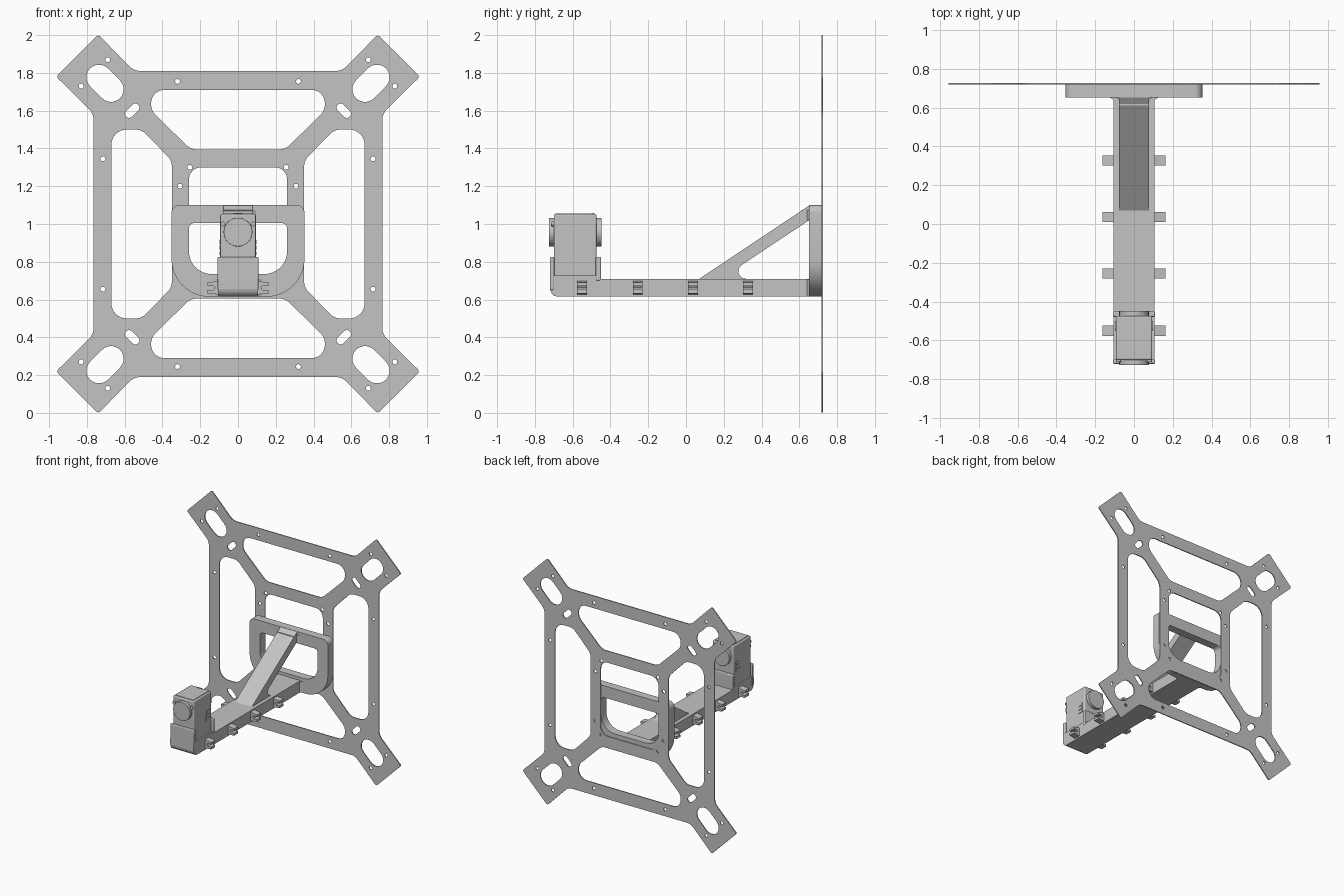
import bpy, bmesh, math
from mathutils import Vector, Matrix

if "Cube" in bpy.data.objects:
    bpy.data.objects.remove(bpy.data.objects["Cube"], do_unlink=True)


def make_material(name, value):
    mat = bpy.data.materials.new(name)
    mat.use_nodes = True
    mat.diffuse_color = (value, value, value, 1)
    mat.node_tree.nodes["Principled BSDF"].inputs["Base Color"].default_value = (value, value, value, 1)
    return mat


grey = make_material("plain_grey", 0.55)

# Columns give the world directions of profile u, profile v and depth
FRONT = Matrix(((1, 0, 0), (0, 0, 1), (0, 1, 0))).to_4x4()
SIDE = Matrix(((0, 0, 1), (1, 0, 0), (0, 1, 0))).to_4x4()
TOP = Matrix.Identity(4)


def polygon(points):
    return [Vector((u, v, 0)) for u, v in points]


def rounded(points, radii, steps=8):
    """Polygon with an arc at every corner."""
    if not isinstance(radii, (list, tuple)):
        radii = [radii] * len(points)
    pts = polygon(points)
    out = []
    for i, p in enumerate(pts):
        r = radii[i]
        if r == 0:
            out.append(p)
            continue
        a = (pts[i - 1] - p).normalized()
        b = (pts[(i + 1) % len(pts)] - p).normalized()
        half = a.angle(b) / 2
        centre = p + (a + b).normalized() * r / math.sin(half)
        start = (p + a * r / math.tan(half) - centre).normalized()
        end = (p + b * r / math.tan(half) - centre).normalized()
        out += [centre + start.slerp(end, k / steps).normalized() * r for k in range(steps + 1)]
    return out


def circle(u, v, r, n=14):
    return [Vector((u + r * math.cos(math.tau * k / n), v + r * math.sin(math.tau * k / n), 0))
            for k in range(n)]


def slot(u, v, angle, half, r, n=10):
    """Pill-shaped loop whose long axis lies along angle."""
    out = []
    for side in (0, 1):
        turn = angle + math.pi * side
        c = Vector((u + half * math.cos(turn), v + half * math.sin(turn), 0))
        for k in range(n + 1):
            t = turn - math.pi / 2 + math.pi * k / n
            out.append(c + Vector((r * math.cos(t), r * math.sin(t), 0)))
    return out


def finish(name, mesh, bevel=0):
    obj = bpy.data.objects.new(name, mesh)
    bpy.context.scene.collection.objects.link(obj)
    mesh.materials.clear()
    mesh.materials.append(grey)
    if bevel:
        mod = obj.modifiers.new("edge_round", "BEVEL")
        mod.width, mod.segments = bevel, 3
        mod.limit_method, mod.angle_limit = "ANGLE", math.radians(50)
    bpy.ops.object.select_all(action="DESELECT")
    obj.select_set(True)
    bpy.context.view_layer.objects.active = obj
    bpy.ops.object.shade_smooth_by_angle(angle=math.radians(30))


def extrude(name, loops, plane, low, high, bevel=0):
    """Solid from an outline plus hole loops, between two depths."""
    curve = bpy.data.curves.new(name, "CURVE")
    curve.dimensions, curve.fill_mode = "2D", "BOTH"
    curve.extrude = (high - low) / 2
    for loop in loops:
        spline = curve.splines.new("POLY")
        spline.points.add(len(loop) - 1)
        for point, co in zip(spline.points, loop):
            point.co = (co.x, co.y, 0, 1)
        spline.use_cyclic_u = True
    temp = bpy.data.objects.new(name + "_outline", curve)
    bpy.context.scene.collection.objects.link(temp)
    deps = bpy.context.evaluated_depsgraph_get()
    mesh = bpy.data.meshes.new_from_object(temp.evaluated_get(deps))
    bpy.data.objects.remove(temp, do_unlink=True)
    bpy.data.curves.remove(curve)
    bm = bmesh.new()
    bm.from_mesh(mesh)
    bmesh.ops.remove_doubles(bm, verts=bm.verts, dist=1e-5)
    bm.transform(plane @ Matrix.Translation((0, 0, (low + high) / 2)))
    bmesh.ops.recalc_face_normals(bm, faces=bm.faces)
    bm.to_mesh(mesh)
    bm.free()
    finish(name, mesh, bevel)


def box(name, low, high, bevel=0):
    low, high = Vector(low), Vector(high)
    bm = bmesh.new()
    bmesh.ops.create_cube(bm, size=1, matrix=Matrix.Translation((low + high) / 2)
                          @ Matrix.Diagonal((*(high - low), 1)))
    mesh = bpy.data.meshes.new(name)
    bm.to_mesh(mesh)
    bm.free()
    finish(name, mesh, bevel)


# Mounting plate: four-armed outline with windows, slots and screw holes
QUADRANTS = [(1, 1), (-1, 1), (-1, -1), (1, -1)]
arm = [(0.765, 0.585), (0.963, 0.78), (0.74, 1.003), (0.55, 0.81)]
arm_radii = [0.08, 0.015, 0.015, 0.08]
outline, radii = [], []
for sx, sy in QUADRANTS:
    step = 1 if sx * sy > 0 else -1
    outline += [(sx * u, 1 + sy * v) for u, v in arm[::step]]
    radii += arm_radii[::step]
loops = [rounded(outline, radii)]

top_window = [(-0.46, 0.71), (0.46, 0.71), (0.46, 0.60), (0.25, 0.395), (-0.25, 0.395), (-0.46, 0.60)]
side_window = [(0.67, 0.5), (0.51, 0.5), (0.35, 0.335), (0.35, -0.335), (0.51, -0.5), (0.67, -0.5)]
for s in (1, -1):
    loops.append(rounded([(u, 1 + s * v) for u, v in top_window], [0.07, 0.07, 0.08, 0.08, 0.08, 0.08]))
    loops.append(rounded([(s * u, 1 + v) for u, v in side_window], [0.08] * 6))
loops.append(rounded([(-0.26, 0.7), (0.26, 0.7), (0.26, 1.3), (-0.26, 1.3)], 0.065))

screws = [(0.32, 0.755), (0.715, 0.345), (0.69, 0.87), (0.83, 0.73), (0.255, 0.30), (0.307, 0.20)]
for sx, sy in QUADRANTS:
    diagonal = math.atan2(sy, sx)
    loops.append(slot(sx * 0.704, 1 + sy * 0.745, diagonal, 0.045, 0.067))
    loops.append(slot(sx * 0.56, 1 + sy * 0.60, diagonal + math.pi / 2, 0.023, 0.022))
    loops += [circle(sx * u, 1 + sy * v, 0.013) for u, v in screws]
extrude("mounting_plate", loops, FRONT, 0.718, 0.726)

# Bracket frame against the plate
frame = rounded([(-0.352, 0.615), (0.352, 0.615), (0.352, 1.10), (-0.352, 1.10)], [0.2, 0.2, 0.04, 0.04], 12)
window = rounded([(-0.26, 0.735), (0.26, 0.735), (0.26, 1.005), (-0.26, 1.005)], [0.12, 0.12, 0.03, 0.03])
extrude("bracket_frame", [frame, window], FRONT, 0.652, 0.719)

# Long beam and the sloping brace above it
beam = rounded([(-0.72, 0.615), (0.715, 0.615), (0.715, 0.71), (-0.72, 0.71)], [0.045, 0, 0, 0])
extrude("beam", [beam], SIDE, -0.106, 0.106, 0.012)
brace = rounded([(0.055, 0.70), (0.655, 1.10), (0.655, 1.022), (0.185, 0.71), (0.35, 0.71),
                 (0.35, 0.68), (0.055, 0.68)], [0, 0, 0, 0.04, 0, 0, 0])
extrude("brace", [brace], SIDE, -0.076, 0.076)

# Flared joins where the beam and brace meet the frame
for name, w, low, high in (("beam_flare", 0.105, 0.616, 0.705), ("brace_flare", 0.075, 1.02, 1.075)):
    flare = polygon([(-w - 0.035, 0.66), (-w, 0.64), (-w, 0.61), (w, 0.61), (w, 0.64), (w + 0.035, 0.66)])
    extrude(name, [flare], TOP, low, high)

# Cable hooks along both sides of the beam
hook = [(0.10, 0.70), (0.125, 0.695), (0.162, 0.69), (0.162, 0.672), (0.13, 0.674), (0.122, 0.662),
        (0.13, 0.65), (0.162, 0.652), (0.162, 0.633), (0.125, 0.63), (0.10, 0.625)]
for i, y in enumerate((-0.55, -0.255, 0.037, 0.328)):
    for s, side in ((1, "left"), (-1, "right")):
        shape = polygon([(s * u, v) for u, v in hook])
        extrude(f"{side}_cable_hook_{i + 1}", [shape], FRONT, y - 0.026, y + 0.026)

# Holder at the front end of the beam
box("holder_front_wall", (-0.108, -0.72, 0.65), (0.108, -0.697, 0.825), 0.006)
box("holder_back_wall", (-0.108, -0.478, 0.70), (0.108, -0.45, 0.825), 0.006)
box("holder_base", (-0.106, -0.71, 0.70), (0.106, -0.46, 0.728))

# Device body with round caps on both ends
box("device_body", (-0.094, -0.70, 0.715), (0.094, -0.474, 1.052), 0.008)
for name, low, high in (("front_cap", -0.726, -0.698), ("back_cap", -0.476, -0.448)):
    extrude(name, [circle(0, 0.957, 0.076, 32)], FRONT, low, high, 0.005)
box("top_cover", (-0.08, -0.69, 1.05), (0.08, -0.485, 1.056))
box("top_latch", (-0.025, -0.495, 1.055), (0.025, -0.487, 1.059))
for s, side in ((1, "left"), (-1, "right")):
    for i in range(3):
        x = sorted((s * 0.09, s * 0.099))
        z = 0.835 + 0.03 * i
        box(f"{side}_side_step_{i + 1}", (x[0], -0.55 + 0.005 * i, z), (x[1], -0.50, z + 0.02))
    extrude(f"{side}_front_screw", [circle(s * 0.08, 1.0, 0.013)], FRONT, -0.712, -0.698)
